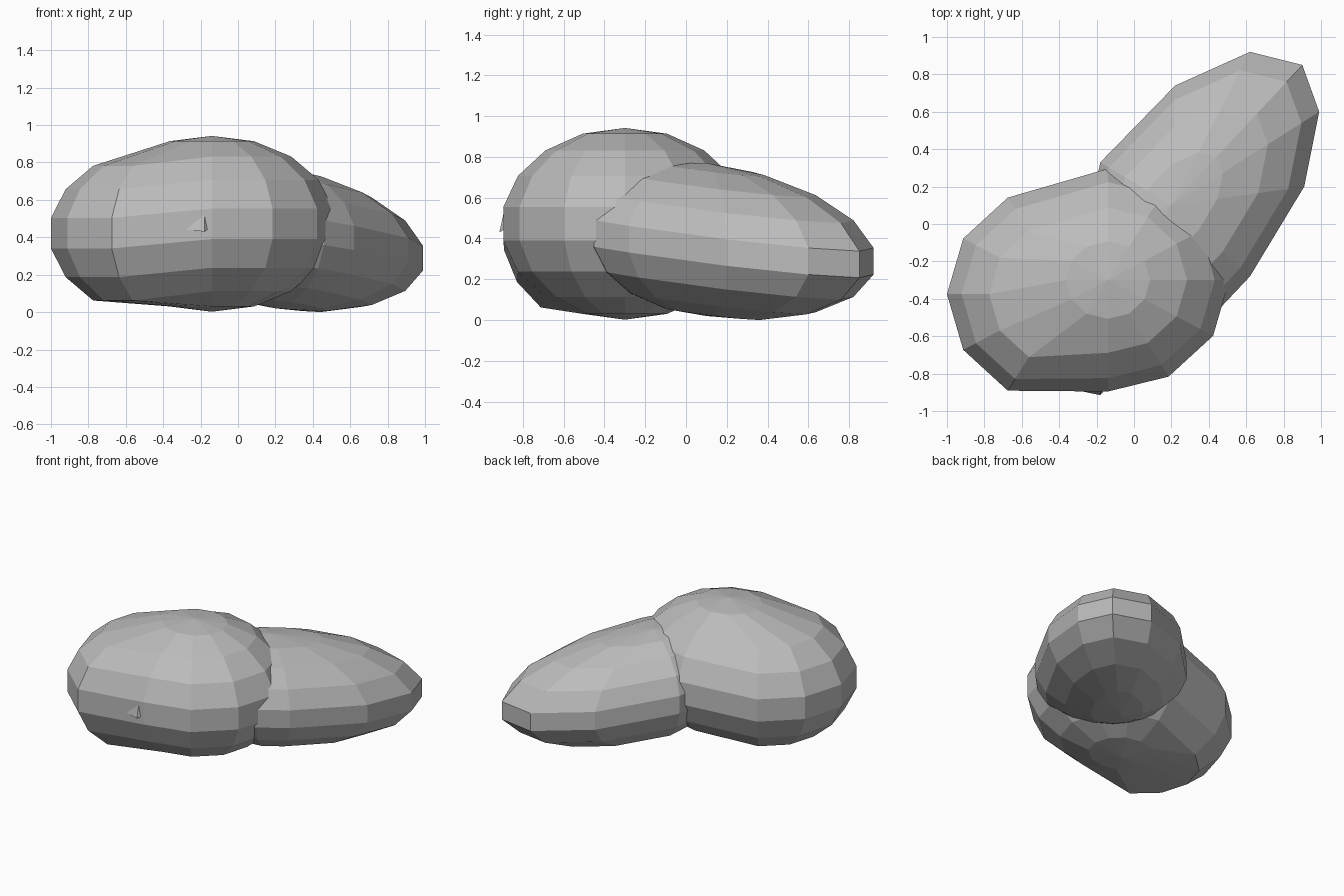
import bpy, bmesh, math
from mathutils import Vector

cube = bpy.data.objects.get("Cube")
if cube:
    bpy.data.objects.remove(cube)

SEGS, RINGS = 12, 9

stone = bpy.data.materials.new("stone grey")
stone.use_nodes = True
grey = (0.5, 0.5, 0.5, 1)
stone.diffuse_color = grey
stone.node_tree.nodes["Principled BSDF"].inputs["Base Color"].default_value = grey


def finish(name, bm):
    bmesh.ops.recalc_face_normals(bm, faces=bm.faces)
    mesh = bpy.data.meshes.new(name)
    bm.to_mesh(mesh)
    bm.free()
    mesh.materials.append(stone)
    obj = bpy.data.objects.new(name, mesh)
    bpy.context.collection.objects.link(obj)


def rock(name, place):
    """Faceted ball; place(ring, column, radius share, height share) sets each point."""
    bm = bmesh.new()
    rows = []
    for r in range(1, RINGS):
        a = math.pi * r / RINGS
        rows.append([bm.verts.new(place(r, c, math.sin(a), math.cos(a))) for c in range(SEGS)])
    top = bm.verts.new(place(0, 0, 0, 1))
    base = bm.verts.new(place(RINGS, 0, 0, -1))
    for c in range(SEGS):
        n = (c + 1) % SEGS
        bm.faces.new((top, rows[0][c], rows[0][n]))
        bm.faces.new((base, rows[-1][n], rows[-1][c]))
        for up, low in zip(rows, rows[1:]):
            bm.faces.new((up[c], low[c], low[n], up[n]))
    finish(name, bm)


# Large front boulder: a ball whose right side is pulled outwards
def boulder_point(ring, col, rad, height):
    a = math.tau * col / SEGS
    p = Vector((-0.14 + 0.66 * rad * math.cos(a), -0.3 + 0.605 * rad * math.sin(a),
                0.472 + 0.47 * height))
    if 4 <= col <= 8 and 2 <= ring <= 7:
        p += Vector((-0.21, -0.075, -0.05))
    return p


# Long rear boulder: uneven outline, sinking towards its tip
OUTLINE = [(0.99, 0.6), (0.9, 0.85), (0.62, 0.92), (0.22, 0.74), (-0.18, 0.33), (-0.25, 0),
           (-0.2, -0.2), (-0.05, -0.4), (0.2, -0.52), (0.46, -0.45), (0.62, -0.28), (0.91, 0.2)]
POLE = Vector((0.2, 0.1))


def long_point(ring, col, rad, height):
    out = (Vector(OUTLINE[col]) - POLE) * rad / math.sin(math.pi * 4 / RINGS)
    along = out.x * 0.65 + out.y * 0.75
    xy = POLE + out
    return Vector((xy.x, xy.y, 0.395 + 0.375 * height - 0.12 * along))


rock("front_boulder", boulder_point)
rock("rear_boulder", long_point)

# Small chip standing out of the front face
bm = bmesh.new()
chip = [bm.verts.new(p) for p in ((-0.35, -0.88, 0.45), (-0.18, -0.88, 0.59), (-0.15, -0.88, 0.45),
                                  (-0.18, -0.915, 0.43), (-0.28, -0.86, 0.58))]
bmesh.ops.convex_hull(bm, input=chip)
finish("stone_chip", bm)
